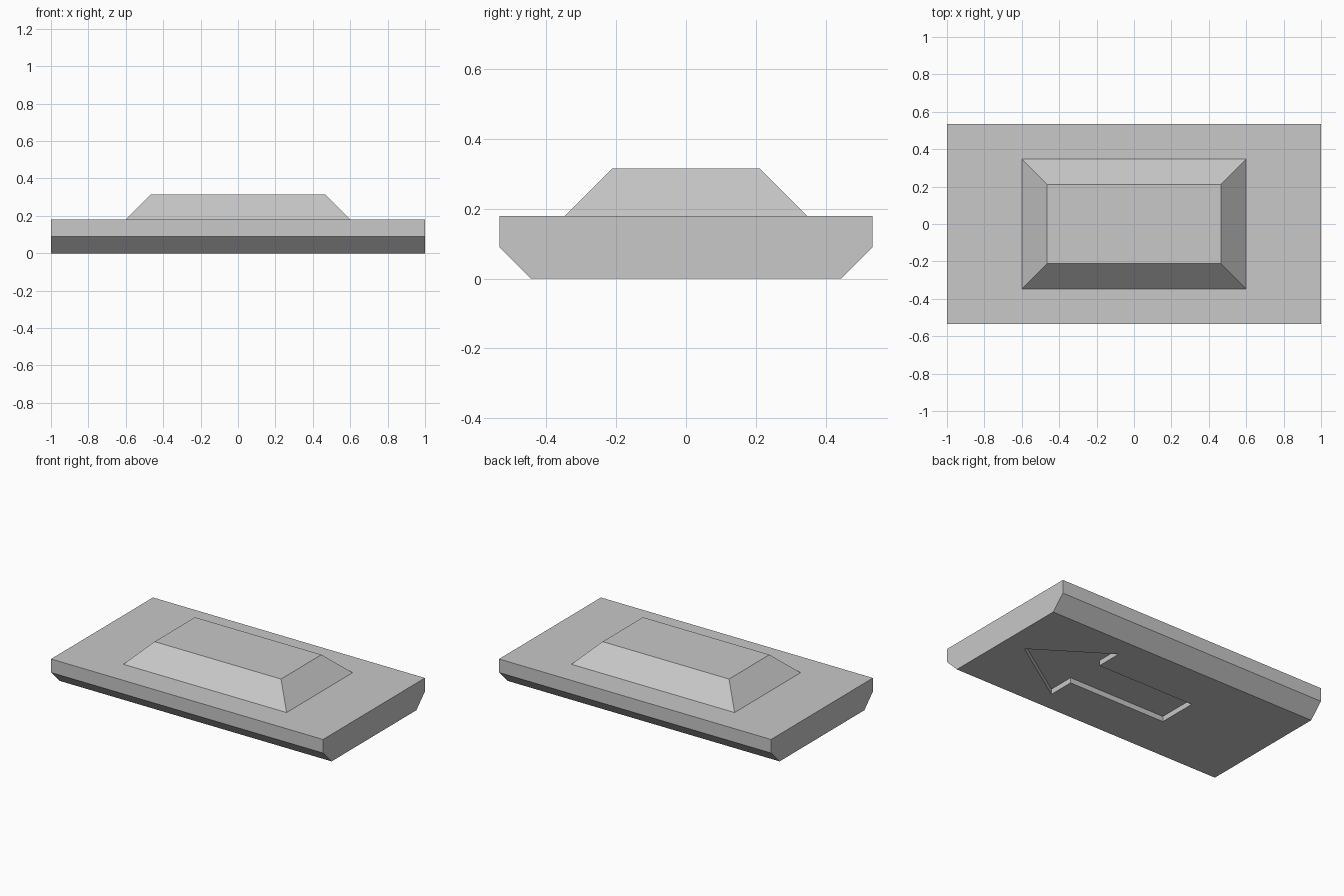
import bpy
import bmesh

if "Cube" in bpy.data.objects:
    bpy.data.objects.remove(bpy.data.objects["Cube"], do_unlink=True)

grey = bpy.data.materials.new("light grey")
grey.use_nodes = True
grey.diffuse_color = (0.58, 0.58, 0.58, 1)
grey.node_tree.nodes["Principled BSDF"].inputs["Base Color"].default_value = grey.diffuse_color


def loft(name, start, end):
    """Closed solid between two matching rings of points."""
    bm = bmesh.new()
    a = [bm.verts.new(p) for p in start]
    b = [bm.verts.new(p) for p in end]
    bm.faces.new(a)
    bm.faces.new(b)
    for i in range(len(a)):
        j = (i + 1) % len(a)
        bm.faces.new((a[i], a[j], b[j], b[i]))
    bmesh.ops.recalc_face_normals(bm, faces=bm.faces)
    mesh = bpy.data.meshes.new(name)
    bm.to_mesh(mesh)
    bm.free()
    mesh.materials.append(grey)
    obj = bpy.data.objects.new(name, mesh)
    bpy.context.collection.objects.link(obj)
    return obj


def rectangle(x, y, z):
    return [(-x, -y, z), (x, -y, z), (x, y, z), (-x, y, z)]


# Base slab: end profile with chamfered lower long edges
half_profile = [(0.445, 0), (0.535, 0.09), (0.535, 0.18)]
profile = half_profile + [(-y, z) for y, z in reversed(half_profile)]
base = loft("base_slab", [(-1, y, z) for y, z in profile], [(1, y, z) for y, z in profile])

# Raised block with 45 degree sloping sides
HEIGHT = 0.135
loft("raised_block", rectangle(0.6, 0.347, 0.18),
     rectangle(0.6 - HEIGHT, 0.347 - HEIGHT, 0.18 + HEIGHT))

# Arrow recess in the underside
DEPTH = 0.035
half_arrow = [(0.38, 0.31), (0.38, 0.133), (-0.335, 0.133)]
outline = [(0.85, 0)] + half_arrow + [(x, -y) for x, y in reversed(half_arrow)]
cutter = loft("arrow_cutter", [(x, y, -0.05) for x, y in outline],
              [(x, y, DEPTH) for x, y in outline])
cutter.hide_render = True

cut = base.modifiers.new("arrow_recess", "BOOLEAN")
cut.operation = "DIFFERENCE"
cut.solver = "EXACT"
cut.object = cutter
bpy.context.view_layer.objects.active = base
bpy.ops.object.modifier_apply(modifier=cut.name)
bpy.data.objects.remove(cutter, do_unlink=True)
